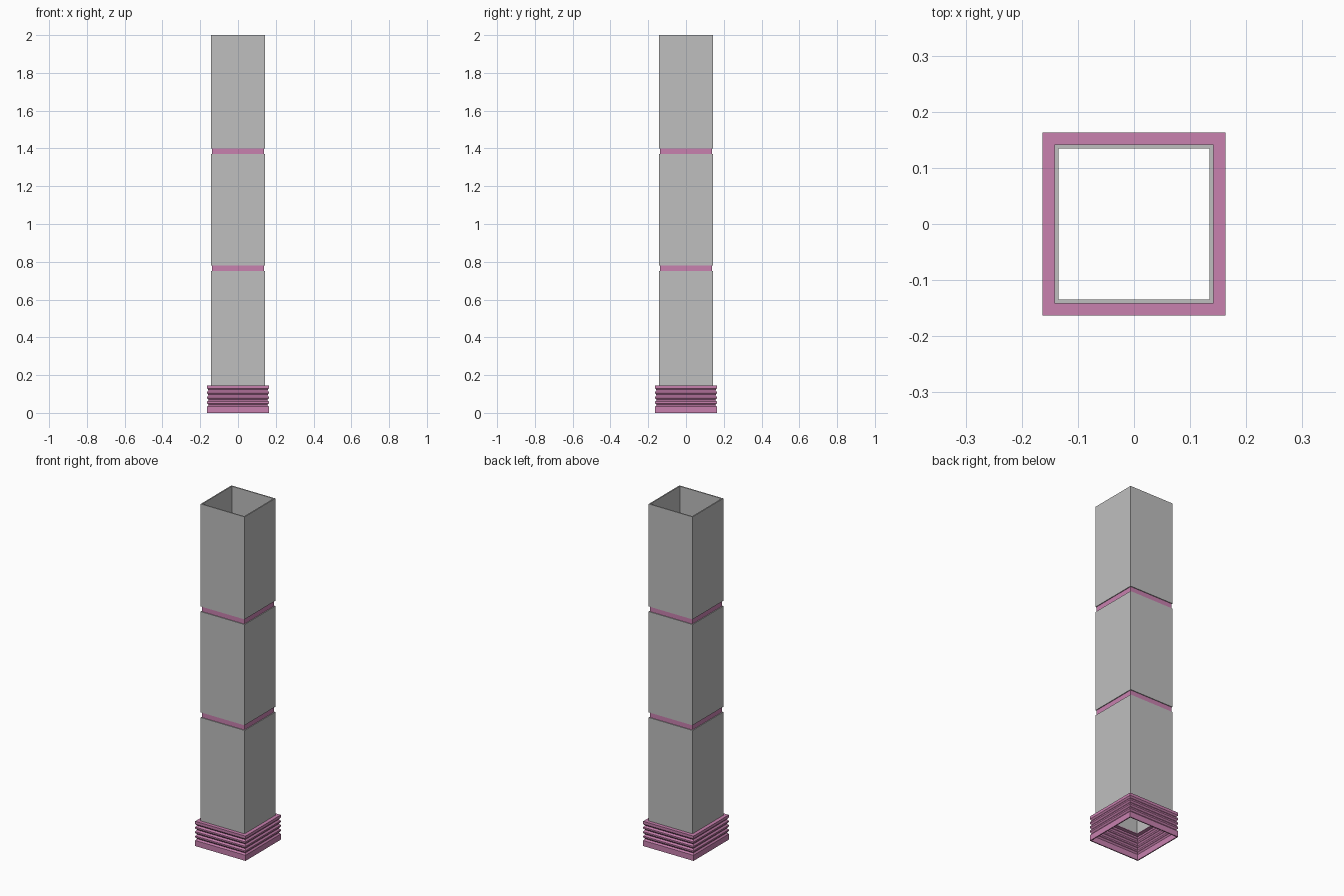
import bpy

cube = bpy.data.objects.get("Cube")
if cube:
    bpy.data.objects.remove(cube, do_unlink=True)


def material(name, rgb):
    m = bpy.data.materials.new(name)
    m.use_nodes = True
    m.diffuse_color = (*rgb, 1)
    m.node_tree.nodes["Principled BSDF"].inputs["Base Color"].default_value = (*rgb, 1)
    return m


grey = material("light grey", (0.52, 0.52, 0.52))
pink = material("mauve pink", (0.58, 0.22, 0.43))


def square_ring(name, profile, mat):
    """Sweep a closed (half width, height) profile around a square."""
    corners = [(-1, -1), (1, -1), (1, 1), (-1, 1)]
    n = len(profile)
    verts = [(cx * r, cy * r, z) for cx, cy in corners for r, z in profile]
    faces = []
    for c in range(4):
        d = (c + 1) % 4
        for i in range(n):
            j = (i + 1) % n
            faces.append((c * n + i, d * n + i, d * n + j, c * n + j))
    mesh = bpy.data.meshes.new(name)
    mesh.from_pydata(verts, [], faces)
    mesh.materials.append(mat)
    mesh.update()
    ob = bpy.data.objects.new(name, mesh)
    bpy.context.collection.objects.link(ob)
    return ob


def tube(name, outer, inner, low, high, mat):
    return square_ring(name, [(outer, low), (outer, high), (inner, high), (inner, low)][::-1][::-1], mat)


OUTER, INNER, BASE = 0.142, 0.135, 0.163

# Three hollow square shaft sections
for name, low, high in (("lower", 0.142, 0.75), ("middle", 0.78, 1.37), ("upper", 1.40, 2.0)):
    tube(name + "_shaft", OUTER, INNER, low, high, grey)

# Recessed joint bands between the sections
for name, low in (("lower", 0.75), ("upper", 1.37)):
    tube(name + "_joint", 0.1375, INNER, low, low + 0.03, pink)

# Ribbed hollow foot with a flat lid
outline = [(BASE, 0)]
for k in range(4):
    z = 0.042 + 0.026 * k
    outline += [(BASE, z - 0.009), (BASE - 0.007, z), (BASE, z + 0.009)]
outline.append((BASE, 0.145))
lining = [(r - 0.006, min(z, 0.139)) for r, z in reversed(outline)]
square_ring("ribbed_foot", outline + [(INNER, 0.145), (INNER, 0.139)] + lining, pink)
